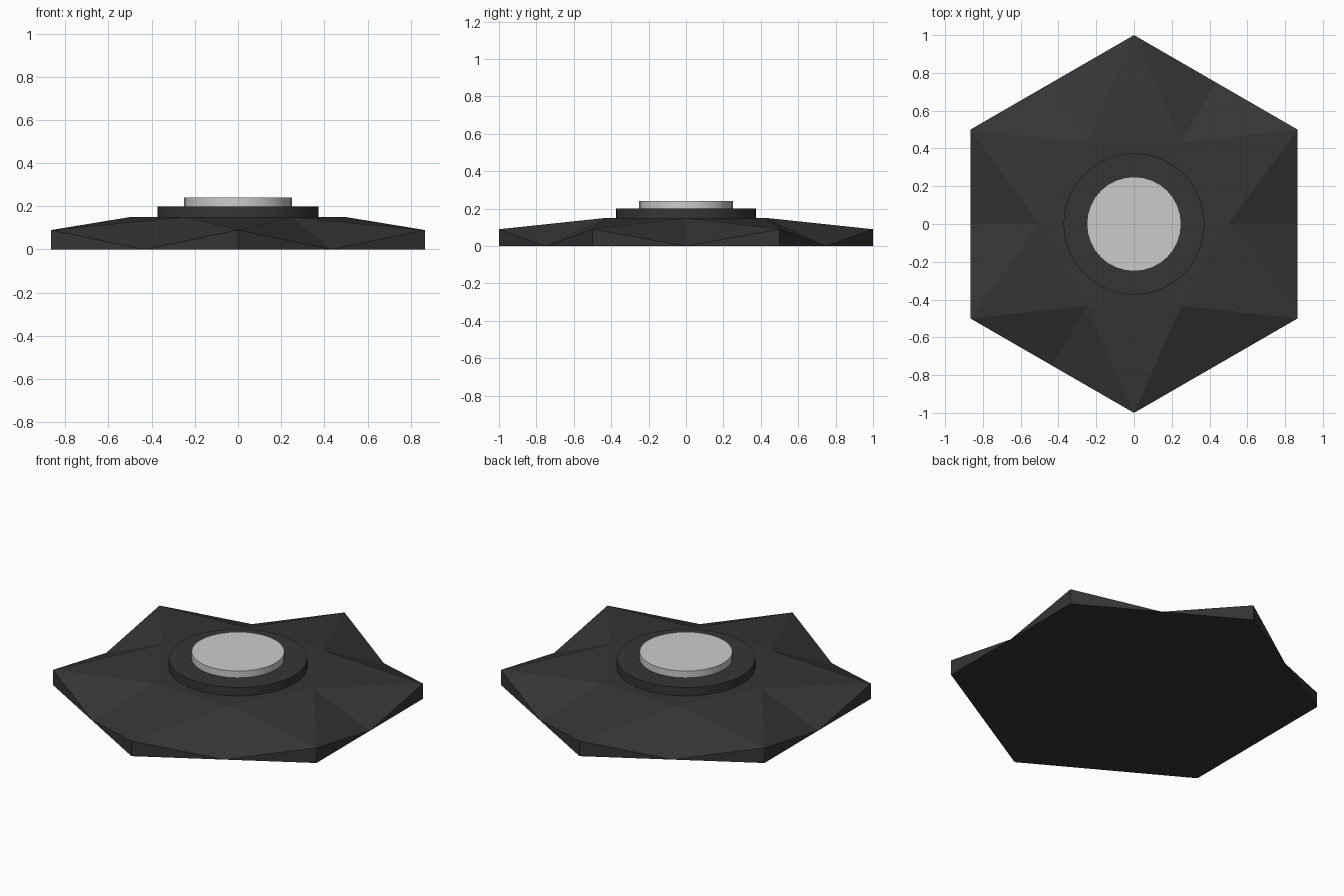
import bpy, bmesh
from math import sin, cos, pi

if "Cube" in bpy.data.objects:
    bpy.data.objects.remove(bpy.data.objects["Cube"])

dark = bpy.data.materials.new("dark_shell")
dark.diffuse_color = (0.035, 0.037, 0.037, 1)
dark.use_nodes = True
dark.node_tree.nodes["Principled BSDF"].inputs["Base Color"].default_value = dark.diffuse_color


def polar(r, deg, z):
    a = deg * pi / 180
    return (r * cos(a), r * sin(a), z)


def disc(name, radius, z0, z1, sides):
    bpy.ops.mesh.primitive_cylinder_add(vertices=sides, radius=radius, depth=z1 - z0,
                                        location=(0, 0, (z0 + z1) / 2))
    ob = bpy.context.object
    ob.name = name
    bpy.ops.object.shade_smooth_by_angle()
    return ob


# six-pointed faceted base: raised star over a hexagonal footprint
bm = bmesh.new()
tops, feet, notches, mids = [], [], [], []
for i in range(6):
    tip, gap = 30 + 60 * i, 60 + 60 * i
    tops.append(bm.verts.new(polar(1, tip, 0.09)))
    feet.append(bm.verts.new(polar(1, tip, 0)))
    notches.append(bm.verts.new(polar(0.5, gap, 0.15)))
    mids.append(bm.verts.new(polar(cos(pi / 6), gap, 0)))

bm.faces.new(notches)
bm.faces.new([v for pair in zip(feet, mids) for v in pair][::-1])
for i in range(6):
    j = (i + 1) % 6
    bm.faces.new((notches[i - 1], tops[i], notches[i]))   # arm of the star
    bm.faces.new((tops[i], mids[i], notches[i]))          # valley, two sides
    bm.faces.new((notches[i], mids[i], tops[j]))
    bm.faces.new((tops[i], feet[i], mids[i]))             # upright outer wedges
    bm.faces.new((mids[i], feet[j], tops[j]))
bmesh.ops.recalc_face_normals(bm, faces=bm.faces)
mesh = bpy.data.meshes.new("star_base")
bm.to_mesh(mesh)
bm.free()
base = bpy.data.objects.new("star_base", mesh)
bpy.context.collection.objects.link(base)
base.data.materials.append(dark)

# round collar and centre button
collar = disc("collar", 0.373, 0.13, 0.2, 64)
collar.data.materials.append(dark)
disc("centre_button", 0.25, 0.18, 0.24, 32)
